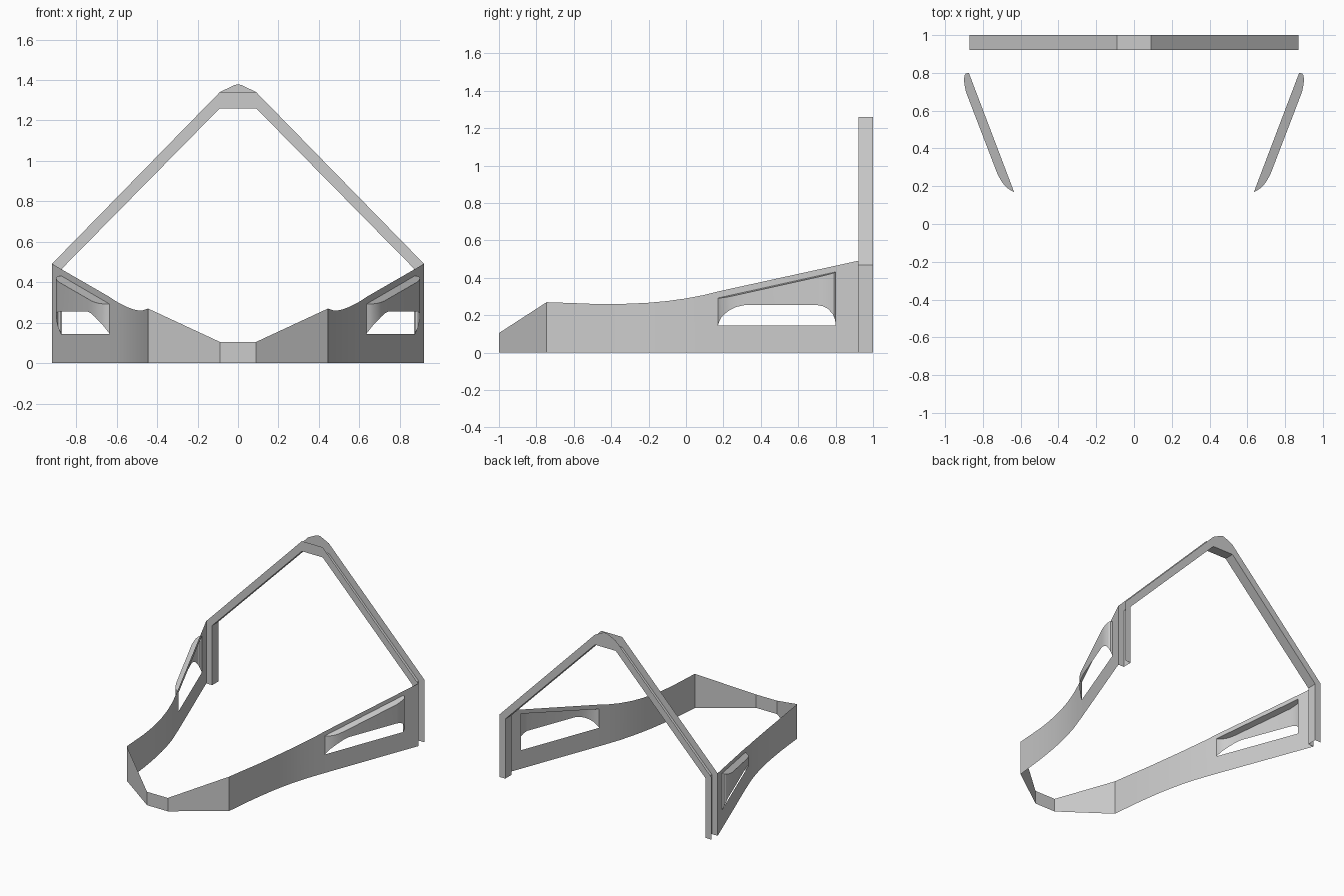
import bpy, bmesh

if "Cube" in bpy.data.objects:
    bpy.data.objects.remove(bpy.data.objects["Cube"])


def strip(bm, low, high):
    """Row of quads between two matching point paths."""
    a = [bm.verts.new(p) for p in low]
    b = [bm.verts.new(p) for p in high]
    for i in range(len(a) - 1):
        bm.faces.new((a[i], a[i + 1], b[i + 1], b[i]))


def finish(bm, name, smooth=False):
    """Weld, make an object and mirror it across x."""
    bmesh.ops.remove_doubles(bm, verts=bm.verts, dist=0.0005)
    me = bpy.data.meshes.new(name)
    bm.to_mesh(me)
    bm.free()
    ob = bpy.data.objects.new(name, me)
    bpy.context.collection.objects.link(ob)
    if smooth:
        bpy.ops.object.select_all(action='DESELECT')
        ob.select_set(True)
        bpy.context.view_layer.objects.active = ob
        bpy.ops.object.shade_smooth_by_angle(angle=0.45)
    ob.modifiers.new("Mirror", 'MIRROR')
    return ob


def wall_x(y):
    return 0.635 + 0.38 * (y - 0.17)


def wall_top(y):
    return 0.327 + 0.219 * (y - 0.17)


def roof_z(x, y):
    return 0.292 + 0.222 * (y - 0.17) - 0.12 * (x - wall_x(y))


Y0, Y1, YB = 0.17, 0.80, 0.922      # vent start, vent end, rear of wall
SILL = 0.145

# Body wall: nose panel, slanted cheek, curved flank (x, y, top z)
path = [(0, -1, .105), (.09, -1, .105), (.445, -.745, .27), (.46, -.6, .265),
        (.471, -.5, .261), (.485, -.4, .26), (.501, -.3, .262), (.521, -.2, .267),
        (.545, -.1, .276), (.574, 0, .29), (.606, .09, .307), (.635, Y0, .327)]
bm = bmesh.new()
strip(bm, [(x, y, 0) for x, y, z in path], [(x, y, z) for x, y, z in path])
# Wall below, above and behind the vent opening
x0, x1, xb = wall_x(Y0), wall_x(Y1), wall_x(YB)
strip(bm, [(x0, Y0, 0), (x1, Y1, 0)], [(x0, Y0, SILL), (x1, Y1, SILL)])
strip(bm, [(x0, Y0, roof_z(x0, Y0)), (x1, Y1, roof_z(x1, Y1))],
      [(x0, Y0, wall_top(Y0)), (x1, Y1, wall_top(Y1))])
strip(bm, [(x1, Y1, 0), (xb, YB, 0)], [(x1, Y1, wall_top(Y1)), (xb, YB, wall_top(YB))])
finish(bm, "body_wall", True)

# Vent hood: bulging skirt with arched lower edge (x, y, low z)
hood = [(x0, Y0, SILL), (.653, .178, .168), (.67, .19, .19), (.69, .21, .21),
        (.706, .233, .227), (.725, .27, .245), (.743, .317, .255), (.89, .70, .255),
        (.896, .73, .249), (.9, .76, .234), (.898, .785, .206), (.89, .797, .177),
        (x1, Y1, SILL)]
tops = [(x, y, roof_z(x, y)) for x, y, z in hood]
bm = bmesh.new()
strip(bm, hood, tops)
finish(bm, "vent_skirt", True)

# Vent roof
bm = bmesh.new()
bm.faces.new([bm.verts.new(p) for p in tops])
finish(bm, "vent_roof")

# Rear gable frame: outward-open channel with front sheet, inner flange, rear sheet
inner = [(.87, 0), (.87, .468), (.09, 1.26), (.035, 1.26), (.015, 1.26), (0, 1.26)]
outer = [(.92, 0), (.92, .491), (.09, 1.34), (.035, 1.34), (.015, 1.34), (0, 1.34)]
capped = outer[:3] + [(.035, 1.367), (.015, 1.376), (0, 1.378)]


def at(profile, y):
    return [(x, y, z) for x, z in profile]


bm = bmesh.new()
strip(bm, at(outer, YB), at(inner, YB))
strip(bm, at(inner, YB), at(inner, 1))
strip(bm, at(inner, 1), at(capped, 1))
finish(bm, "rear_gable_frame")
